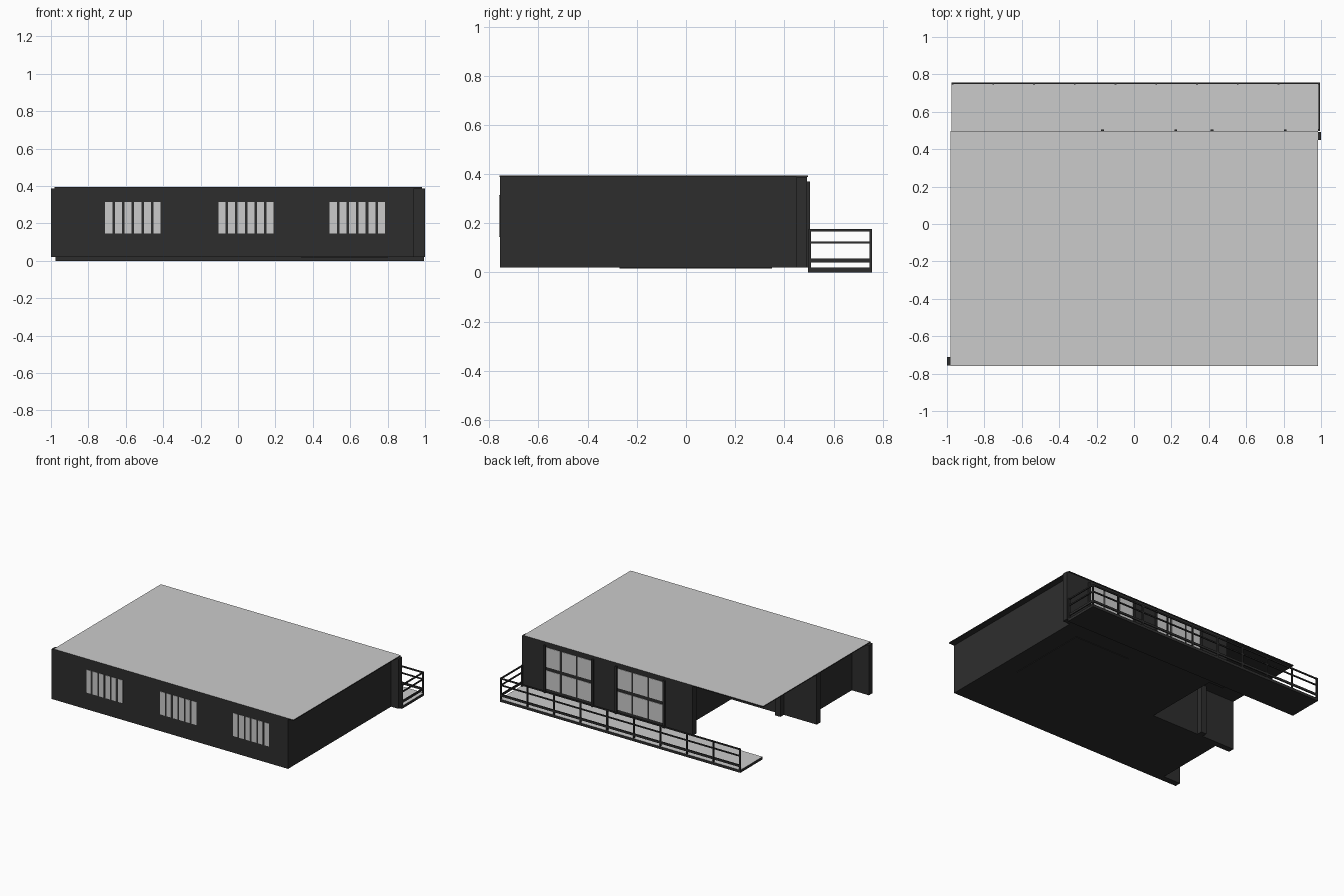
import bpy, bmesh

if "Cube" in bpy.data.objects:
    bpy.data.objects.remove(bpy.data.objects["Cube"])


def material(name, value):
    m = bpy.data.materials.new(name)
    m.diffuse_color = (value, value, value, 1)
    m.use_nodes = True
    m.node_tree.nodes["Principled BSDF"].inputs["Base Color"].default_value = m.diffuse_color
    return m


DARK = material("charcoal", 0.027)
LIGHT = material("light grey", 0.6)


def add_box(bm, x0, x1, y0, y1, z0, z1):
    verts = bmesh.ops.create_cube(bm, size=1)["verts"]
    for v in verts:
        v.co = (x0 if v.co.x < 0 else x1,
                y0 if v.co.y < 0 else y1,
                z0 if v.co.z < 0 else z1)


def part(name, boxes, mat=DARK, light_top=False):
    bm = bmesh.new()
    for b in boxes:
        add_box(bm, *b)
    bm.normal_update()
    if light_top:
        for f in bm.faces:
            f.material_index = 1 if f.normal.z > 0.5 else 0
    mesh = bpy.data.meshes.new(name)
    bm.to_mesh(mesh)
    bm.free()
    mesh.materials.append(mat)
    if light_top:
        mesh.materials.append(LIGHT)
    obj = bpy.data.objects.new(name, mesh)
    bpy.context.collection.objects.link(obj)
    return obj


FLOOR, CEIL, T = 0.02, 0.388, 0.045

# Floor, leaving the open corner at the back left
part("floor", [(-0.86, 0.94, -0.755, -0.13, FLOOR, 0.032),
               (-0.28, 0.94, -0.13, 0.49, FLOOR, 0.032)])
part("floor_pad", [(0.34, 0.80, -0.27, 0.35, 0.016, FLOOR)])

# Walls, several running past the corners as short wings
part("front_wall", [(-1.0, 0.94, -0.757, -0.757 + T, FLOOR, CEIL)])
part("right_wall", [(0.94 - T, 0.94, -0.712, 0.45, FLOOR, CEIL)])
part("back_wall", [(-0.40, 1.0, 0.45, 0.493, FLOOR, CEIL)])
part("left_wall", [(-0.86, -0.86 + T, -0.712, -0.175, FLOOR, CEIL)])
part("patio_back_wall", [(-0.98, -0.28 + T, -0.175, -0.13, FLOOR, CEIL)])
part("patio_side_wall", [(-0.28, -0.28 + T, -0.13, 0.45, FLOOR, CEIL)])
part("patio_post", [(-0.71, -0.665, -0.13, -0.09, FLOOR, CEIL)])

# Flat roof
part("roof", [(-0.98, 0.985, -0.758, 0.497, CEIL, 0.395)], light_top=True)

# Front windows: three groups of six narrow panes
for i, x in enumerate((-0.71, -0.105, 0.49)):
    part(f"front_window_{i + 1}",
         [(x + k * 0.0516, x + k * 0.0516 + 0.038, -0.76, -0.755, 0.145, 0.315)
          for k in range(6)], LIGHT)

# Back windows: two groups of three columns and two rows, with side jambs
for i, x in enumerate((0.425, -0.16)):
    part(f"back_window_{i + 1}",
         [(x + k * 0.13, x + k * 0.13 + 0.115, 0.490, 0.496, z0, z1)
          for k in range(3) for z0, z1 in ((0.05, 0.185), (0.21, 0.355))], LIGHT)
    part(f"back_window_jambs_{i + 1}",
         [(xj, xj + 0.015, 0.49, 0.505, FLOOR, 0.37) for xj in (x - 0.016, x + 0.376)])

# Deck along the back
part("deck", [(-0.975, 0.995, 0.497, 0.757, 0.0, 0.02)], light_top=True)

# Railing along the back and the right end
R = 0.01
RAILS = ((0.166, 0.176), (0.117, 0.126), (0.04, 0.056))
pitch = (1.97 - R) / 9
posts = [(-0.975 + k * pitch, -0.975 + k * pitch + R, 0.757 - R, 0.757, 0.02, 0.176)
         for k in range(10)]
posts.append((0.995 - R, 0.995, 0.499, 0.499 + R, 0.02, 0.176))
part("railing_posts", posts)
part("back_rails", [(-0.975, 0.995, 0.748, 0.756, a, b) for a, b in RAILS])
part("end_rails", [(0.986, 0.994, 0.50, 0.75, a, b) for a, b in RAILS])
